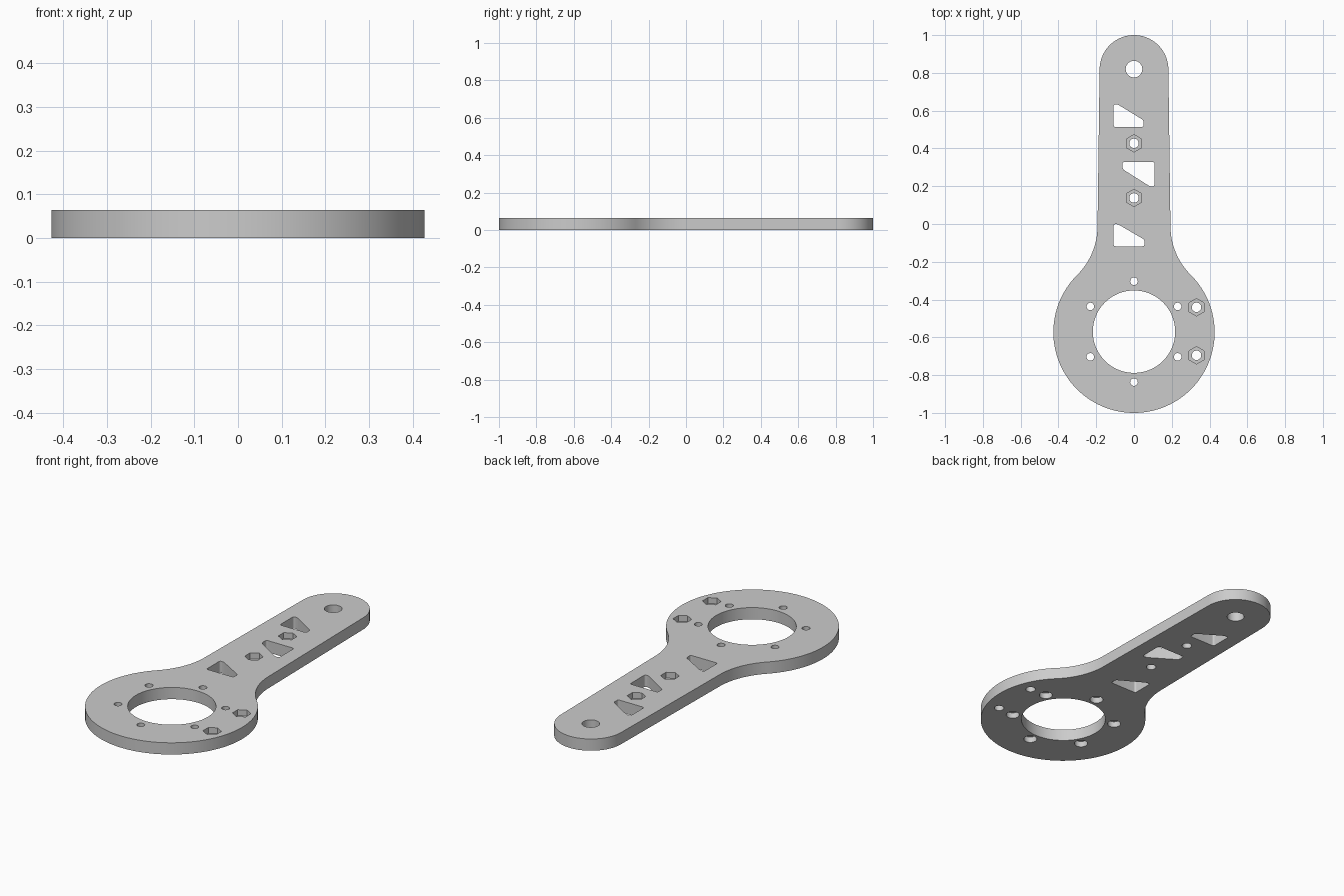
import bpy, bmesh
from math import sin, cos, pi, atan2, radians
from mathutils import Vector

if "Cube" in bpy.data.objects:
    bpy.data.objects.remove(bpy.data.objects["Cube"])

THICK = 0.064
RING_Y, RING_R = -0.573, 0.427
END_Y, END_R = 0.818, 0.182
ROOT_X, FILLET_R = 0.193, 0.366


def arc(cx, cy, r, a0, a1, n):
    """Points along an arc, both ends included."""
    return [Vector((cx + r * cos(a0 + (a1 - a0) * i / n),
                    cy + r * sin(a0 + (a1 - a0) * i / n))) for i in range(n + 1)]


def circle(cx, cy, r, n=32, start=0.0):
    return arc(cx, cy, r, start, start + 2 * pi, n)[:-1]


def rounded(corners, d, n=5):
    """Polygon with each corner replaced by a soft curve."""
    out = []
    for i, c in enumerate(corners):
        a = c + (corners[i - 1] - c).normalized() * d
        b = c + (corners[(i + 1) % len(corners)] - c).normalized() * d
        for k in range(n + 1):
            t = k / n
            out.append(a * (1 - t) ** 2 + c * 2 * t * (1 - t) + b * t * t)
    return out


def window(x, y, w, h, s=1):
    """Clipped triangle; s = -1 turns it half a turn about its corner."""
    pts = [(0, 0), (w, 0), (w, 0.3 * h), (0.14 * w, h), (0, h)]
    return rounded([Vector((x + s * px, y + s * py)) for px, py in pts], 0.011)


def prisms(name, loops):
    """Object made of closed prisms, one per (points, z0, z1)."""
    bm = bmesh.new()
    for pts, z0, z1 in loops:
        low = [bm.verts.new((p.x, p.y, z0)) for p in pts]
        high = [bm.verts.new((p.x, p.y, z1)) for p in pts]
        bm.faces.new(low[::-1])
        bm.faces.new(high)
        for i in range(len(pts)):
            bm.faces.new((low[i - 1], low[i], high[i], high[i - 1]))
    bmesh.ops.recalc_face_normals(bm, faces=bm.faces)
    mesh = bpy.data.meshes.new(name)
    bm.to_mesh(mesh)
    bm.free()
    obj = bpy.data.objects.new(name, mesh)
    bpy.context.collection.objects.link(obj)
    return obj


# Outline: right half from ring bottom, through the fillet, to the rounded tip
fx = ROOT_X + FILLET_R
fy = RING_Y + ((RING_R + FILLET_R) ** 2 - fx ** 2) ** 0.5
join = atan2(fy - RING_Y, fx)
half = arc(0, RING_Y, RING_R, -pi / 2, join, 56)
half += arc(fx, fy, FILLET_R, join + pi, pi, 16)[1:]
half += arc(0, END_Y, END_R, 0, pi / 2, 24)
outline = half + [Vector((-p.x, p.y)) for p in half[-2:0:-1]]
plate = prisms("arm_plate", [(outline, 0, THICK)])

# Hole positions
bolts = [(0.267 * cos(radians(30 + 60 * i)), -0.57 + 0.267 * sin(radians(30 + 60 * i)))
         for i in range(6)]
nuts = [(0, 0.427), (0, 0.138), (0.331, -0.441), (0.331, -0.695)]

# Openings that pass right through
through = [circle(0, -0.57, 0.218, 96), circle(0, 0.82, 0.044),
           window(-0.108, 0.514, 0.158, 0.119),
           window(0.108, 0.329, 0.168, 0.13, -1),
           window(-0.108, -0.118, 0.163, 0.117)]
through += [circle(x, y, 0.02) for x, y in bolts]
through += [circle(x, y, 0.025) for x, y in nuts]
hole_cutter = prisms("hole_cutter", [(p, -0.1, 0.2) for p in through])

# Hexagonal nut pockets on top, round bolt-head pockets underneath
pockets = [(circle(x, y, 0.046, 6, pi / 2), THICK / 2, 0.2) for x, y in nuts]
pockets += [(circle(x, y, 0.034), -0.1, THICK / 2) for x, y in bolts]
pocket_cutter = prisms("pocket_cutter", pockets)

# Cut the plate and bake the result
for cutter in (hole_cutter, pocket_cutter):
    cutter.hide_render = True
    mod = plate.modifiers.new(cutter.name, "BOOLEAN")
    mod.operation = "DIFFERENCE"
    mod.solver = "EXACT"
    mod.object = cutter
graph = bpy.context.evaluated_depsgraph_get()
cut_mesh = bpy.data.meshes.new_from_object(plate.evaluated_get(graph))
plate.modifiers.clear()
plate.data = cut_mesh
for cutter in (hole_cutter, pocket_cutter):
    bpy.data.objects.remove(cutter)

# Single grey material
grey = bpy.data.materials.new("plain_grey")
grey.use_nodes = True
colour = (0.6, 0.6, 0.6, 1)
grey.diffuse_color = colour
grey.node_tree.nodes["Principled BSDF"].inputs["Base Color"].default_value = colour
plate.data.materials.clear()
plate.data.materials.append(grey)

# Smooth curved walls, crisp rims
bpy.ops.object.select_all(action="DESELECT")
plate.select_set(True)
bpy.context.view_layer.objects.active = plate
bpy.ops.object.shade_smooth_by_angle(angle=radians(30))
